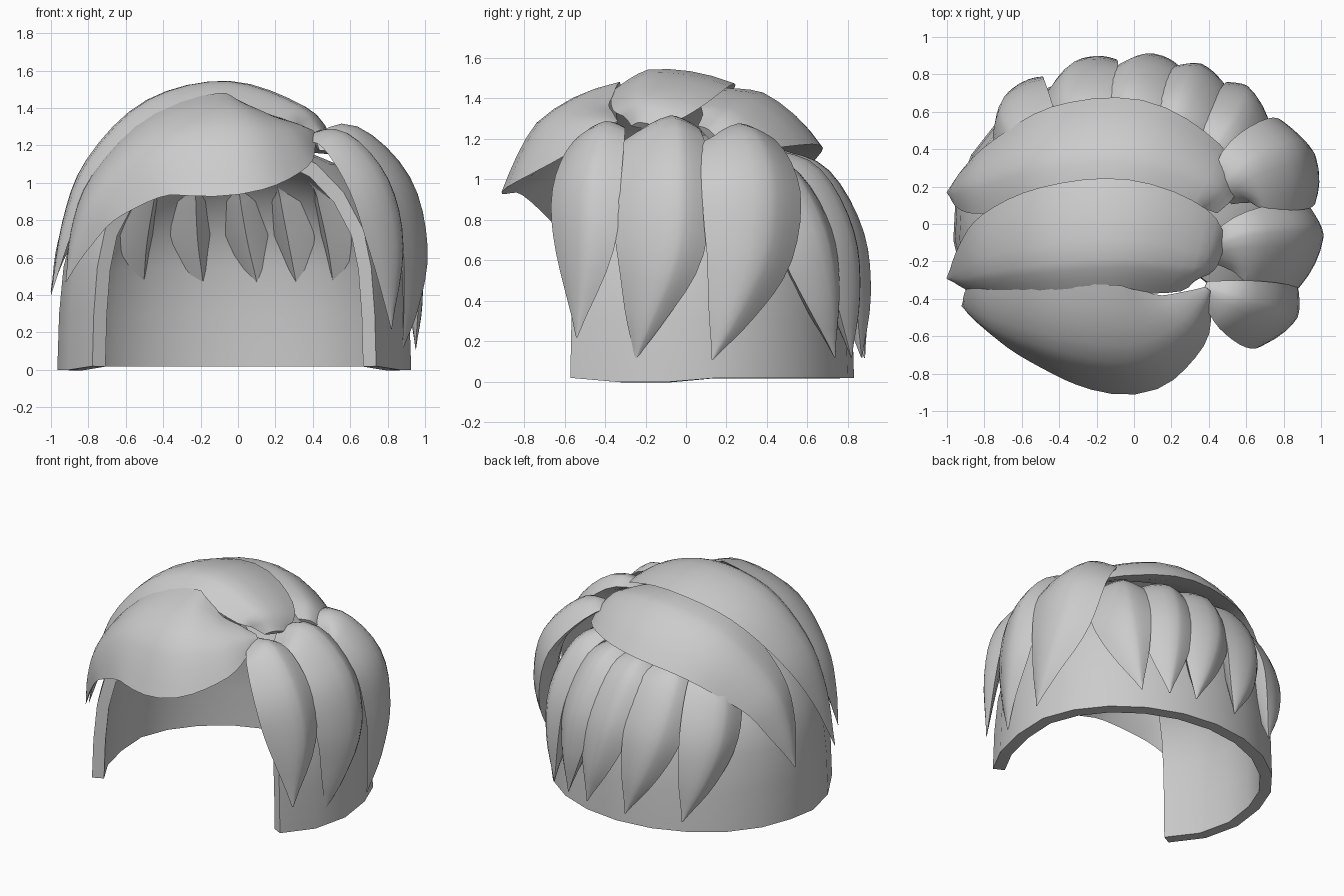
import bpy
import bmesh
from math import sin, cos, radians
from mathutils import Vector

if "Cube" in bpy.data.objects:
    bpy.data.objects.remove(bpy.data.objects["Cube"], do_unlink=True)

# One plain grey for all hair
grey = bpy.data.materials.new("hair_grey")
grey.use_nodes = True
colour = (0.6, 0.6, 0.6, 1)
grey.diffuse_color = colour
grey.node_tree.nodes["Principled BSDF"].inputs["Base Color"].default_value = colour

RX, BACK, FRONT, CX = 0.95, 0.83, 0.95, -0.02   # head ellipse, longer in front


def on_head(angle, scale, z):
    a = radians(angle)
    ry = BACK if sin(a) > 0 else FRONT
    return CX + RX * scale * cos(a), ry * scale * sin(a), z


def make_object(name, bm, solidify=0):
    mesh = bpy.data.meshes.new(name)
    bm.to_mesh(mesh)
    bm.free()
    mesh.materials.append(grey)
    obj = bpy.data.objects.new(name, mesh)
    bpy.context.collection.objects.link(obj)
    bpy.ops.object.select_all(action='DESELECT')
    obj.select_set(True)
    bpy.context.view_layer.objects.active = obj
    if solidify:
        mod = obj.modifiers.new("thickness", 'SOLIDIFY')
        mod.thickness = solidify
        mod.offset = -1
        bpy.ops.object.modifier_apply(modifier=mod.name)
    bpy.ops.object.shade_smooth_by_angle(angle=radians(30))


def spline(points, steps):
    """Catmull-Rom curve through points that carry position and half width."""
    pts = [Vector(p) for p in points]
    pts = [pts[0] * 2 - pts[1]] + pts + [pts[-1] * 2 - pts[-2]]
    out = []
    for i in range(1, len(pts) - 2):
        a, b, c, d = pts[i - 1:i + 3]
        for k in range(steps):
            t = k / steps
            out.append(b + (c - a) * t / 2 + (a * 2 - b * 5 + c * 4 - d) * t * t / 2
                       + (b * 3 - a - c * 3 + d) * t ** 3 / 2)
    out.append(pts[-2])
    return out


def lock(name, points, thick=0.35, skew=0.0, under=0.5, steps=4):
    """Tapered lock swept along a path: rounded on one side of its crest, flat on the other."""
    path = spline(points, steps)
    bm = bmesh.new()
    rings = []
    half = 4
    stations = [-1 + (skew + 1) * k / half for k in range(half)]
    stations += [skew + (1 - skew) * k / half for k in range(half + 1)]
    for i, p in enumerate(path):
        pos = p.to_3d()
        ahead = path[min(i + 1, len(path) - 1)].to_3d()
        behind = path[max(i - 1, 0)].to_3d()
        along = (ahead - behind).normalized()
        out = Vector((pos.x, pos.y, max(0, pos.z - 0.55)))
        out = (out - along * out.dot(along)).normalized()
        across = along.cross(out)
        w = max(p.w, 0.004)
        ring = []
        for u in stations:
            if u < skew:
                h = thick * (1 - ((skew - u) / (1 + skew)) ** 1.35)
            else:
                h = thick * (1 - ((u - skew) / (1 - skew)) ** 2)
            ring.append(bm.verts.new(pos + across * w * u + out * w * h))
        for u in (0.6, 0, -0.6):
            h = -thick * under * (1 - u * u)
            ring.append(bm.verts.new(pos + across * w * u + out * w * h))
        rings.append(ring)
    n = len(rings[0])
    for r, s in zip(rings, rings[1:]):
        for k in range(n):
            bm.faces.new((r[k], r[(k + 1) % n], s[(k + 1) % n], s[k]))
    bm.faces.new(rings[0])
    bm.faces.new(rings[-1])
    bmesh.ops.recalc_face_normals(bm, faces=bm.faces)
    make_object(name, bm)


# Under cap: thick shell, open at the face
levels = [(0.02, 1), (0.3, 0.99), (0.55, 0.965), (0.75, 0.91), (0.95, 0.77),
          (1.1, 0.58), (1.19, 0.35), (1.22, 0.12)]
bm = bmesh.new()
grid = []
count = 16
for z, scale in levels:
    row = []
    for i in range(count + 1):
        angle = -37 + 254 * i / count
        dip = 0.02 if z < 0.1 and -0.5 < sin(radians(angle)) < -0.05 else 0
        row.append(bm.verts.new(on_head(angle, scale, z - dip)))
    grid.append(row)
for low, high in zip(grid, grid[1:]):
    for i in range(count):
        bm.faces.new((low[i], low[i + 1], high[i + 1], high[i]))
make_object("under_cap", bm, solidify=0.08)

# Three large locks swept from the parting to the right side
lock("front_fringe", [
    (0.4, -0.35, 1.27, 0.03), (0.33, -0.43, 1.26, 0.13), (0.2, -0.54, 1.23, 0.28),
    (-0.03, -0.62, 1.21, 0.4), (-0.4, -0.57, 1.16, 0.35), (-0.7, -0.5, 0.94, 0.24),
    (-0.84, -0.46, 0.7, 0.13), (-0.92, -0.44, 0.47, 0)], thick=0.33, skew=-0.1)
lock("crown_sweep", [
    (0.44, -0.2, 1.26, 0.08), (0.32, -0.14, 1.35, 0.23), (-0.05, -0.07, 1.45, 0.31),
    (-0.45, -0.1, 1.36, 0.3), (-0.75, -0.17, 1.09, 0.23),
    (-0.9, -0.24, 0.78, 0.13), (-1, -0.29, 0.4, 0)], thick=0.33, skew=-0.35)
lock("rear_sweep", [
    (0.5, 0.12, 1.21, 0.1), (0.38, 0.25, 1.26, 0.22), (0, 0.39, 1.31, 0.31),
    (-0.45, 0.36, 1.22, 0.3), (-0.78, 0.25, 0.95, 0.21),
    (-0.92, 0.2, 0.68, 0.12), (-1, 0.17, 0.42, 0)], thick=0.33, skew=-0.2)

# Three locks hanging on the left side
lock("left_front_lock", [
    (0.37, -0.35, 1.24, 0.05), (0.53, -0.43, 1.21, 0.15), (0.7, -0.49, 0.98, 0.2),
    (0.79, -0.5, 0.65, 0.17), (0.82, -0.54, 0.22, 0)], thick=0.42, skew=-0.3)
lock("left_middle_lock", [
    (0.42, -0.14, 1.2, 0.08), (0.6, -0.12, 1.22, 0.19), (0.82, -0.12, 0.98, 0.24),
    (0.91, -0.13, 0.65, 0.22), (0.91, -0.2, 0.34, 0.11), (0.88, -0.25, 0.11, 0)],
    thick=0.42, skew=-0.4)
lock("left_rear_lock", [
    (0.47, 0.16, 1.18, 0.08), (0.6, 0.26, 1.19, 0.2), (0.8, 0.32, 0.97, 0.26),
    (0.89, 0.31, 0.65, 0.23), (0.94, 0.22, 0.35, 0.12), (0.95, 0.13, 0.11, 0)],
    thick=0.4, skew=-0.2)

# Row of locks around the back, leaning as they hang
for number, (root, tip) in enumerate([(41, 56), (66, 67), (89, 78), (113, 96), (138, 119)]):
    points = []
    for t, scale, z, w in [(0, 0.55, 1.12, 0.08), (0.15, 0.78, 1, 0.18), (0.4, 0.96, 0.72, 0.2),
                           (0.7, 1.04, 0.42, 0.13), (1, 1.07, 0.12, 0)]:
        points.append(on_head(root + (tip - root) * t, scale, z) + (w,))
    lock(f"back_lock_{number + 1}", points, thick=0.42, skew=-0.3, under=2.1)
